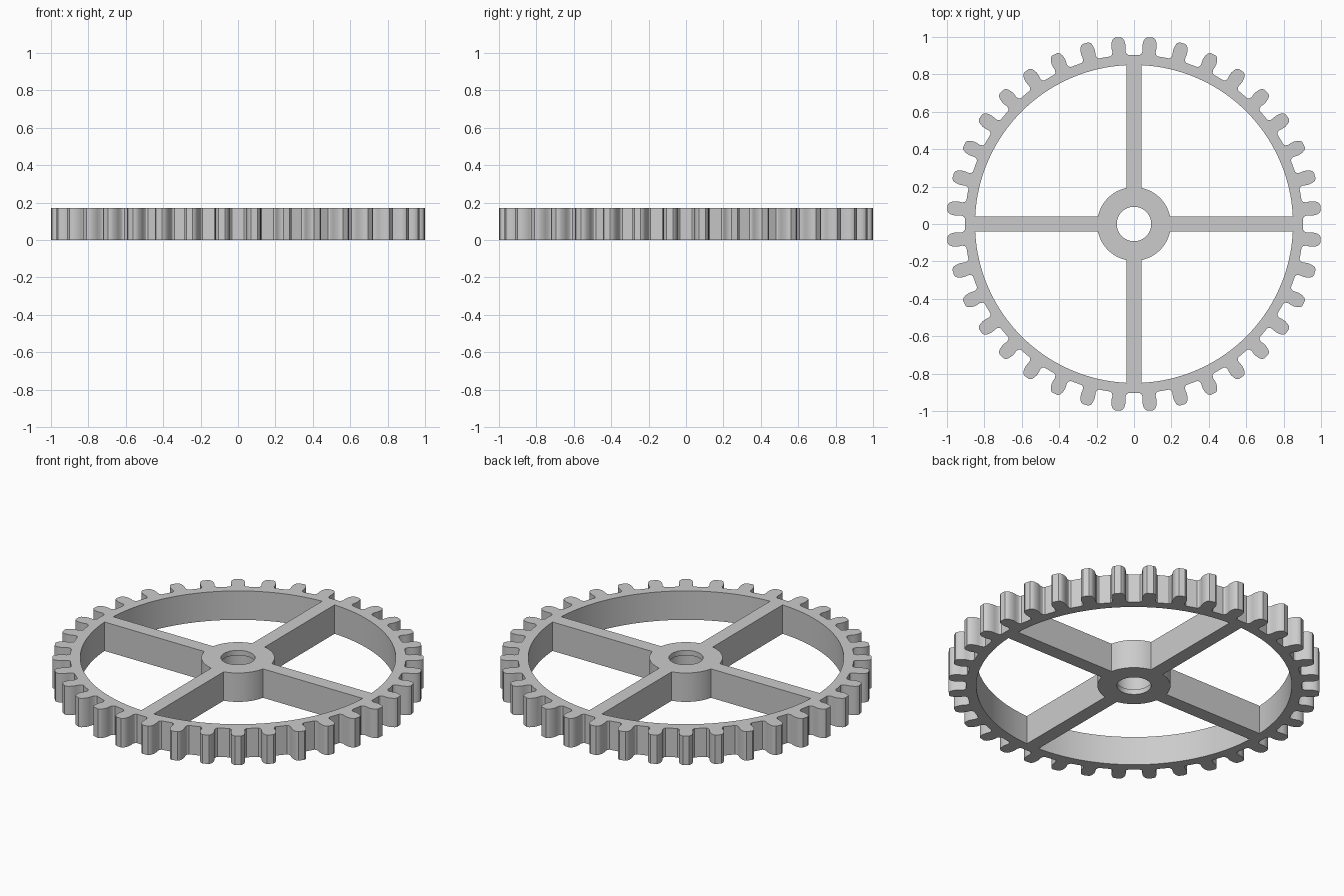
import bpy
import bmesh
from math import asin, cos, sin, pi, radians, tau

cube = bpy.data.objects.get("Cube")
if cube:
    bpy.data.objects.remove(cube, do_unlink=True)

TEETH = 36
HEIGHT = 0.172
RIM_R, HUB_R, BORE_R = 0.85, 0.197, 0.092
SPOKE_HALF = 0.041
# Half tooth, root to tip: (distance from tooth centre line, radius)
TOOTH = [(0.047, 0.905), (0.039, 0.912), (0.035, 0.925), (0.038, 0.945),
         (0.038, 0.962), (0.034, 0.98), (0.028, 0.993), (0.017, 1.001)]


def polar(radius, angle):
    return radius * cos(angle), radius * sin(angle)


def arc(radius, start, end, steps):
    return [polar(radius, start + (end - start) * i / steps) for i in range(steps + 1)]


def add_loop(curve, points):
    spline = curve.splines.new('POLY')
    spline.points.add(len(points) - 1)
    for point, (x, y) in zip(spline.points, points):
        point.co = (x, y, 0, 1)
    spline.use_cyclic_u = True


# Outer toothed outline, with a gap centred on each axis
half = [(asin(t / r), r) for t, r in TOOTH]
tooth = [(-a, r) for a, r in half] + [(a, r) for a, r in reversed(half)]
outline = [polar(r, (k + 0.5) * tau / TEETH + a) for k in range(TEETH) for a, r in tooth]

curve = bpy.data.curves.new("gear_wheel", 'CURVE')
curve.dimensions = '2D'
curve.fill_mode = 'BOTH'
curve.extrude = HEIGHT / 2
add_loop(curve, outline)
add_loop(curve, arc(BORE_R, 0, tau, 64)[:-1])

# Four windows, leaving the spokes, rim and hub between them
rim_a, hub_a = asin(SPOKE_HALF / RIM_R), asin(SPOKE_HALF / HUB_R)
for q in range(4):
    a = q * pi / 2
    b = a + pi / 2
    add_loop(curve, arc(RIM_R, a + rim_a, b - rim_a, 32)
             + arc(HUB_R, b - hub_a, a + hub_a, 16))

wheel = bpy.data.objects.new("gear_wheel", curve)
wheel.location.z = HEIGHT / 2
bpy.context.collection.objects.link(wheel)
bpy.ops.object.select_all(action='DESELECT')
wheel.select_set(True)
bpy.context.view_layer.objects.active = wheel
bpy.ops.object.convert(target='MESH')
wheel = bpy.context.object

# Weld the caps to the walls
bm = bmesh.new()
bm.from_mesh(wheel.data)
bmesh.ops.remove_doubles(bm, verts=bm.verts, dist=0.0001)
bmesh.ops.recalc_face_normals(bm, faces=bm.faces)
bm.to_mesh(wheel.data)
bm.free()

# Wider groove inside the bore, between its two lips
bpy.ops.mesh.primitive_cylinder_add(vertices=64, radius=0.105, depth=HEIGHT - 0.06,
                                    location=(0, 0, HEIGHT / 2))
cutter = bpy.context.object
cutter.name = "bore_groove_cutter"
cutter.hide_render = True
groove = wheel.modifiers.new("bore_groove", 'BOOLEAN')
groove.operation = 'DIFFERENCE'
groove.solver = 'EXACT'
groove.object = cutter

bpy.context.view_layer.objects.active = wheel
bpy.ops.object.select_all(action='DESELECT')
wheel.select_set(True)
bpy.ops.object.modifier_apply(modifier=groove.name)
bpy.data.objects.remove(cutter, do_unlink=True)
bpy.ops.object.shade_smooth_by_angle(angle=radians(30))
